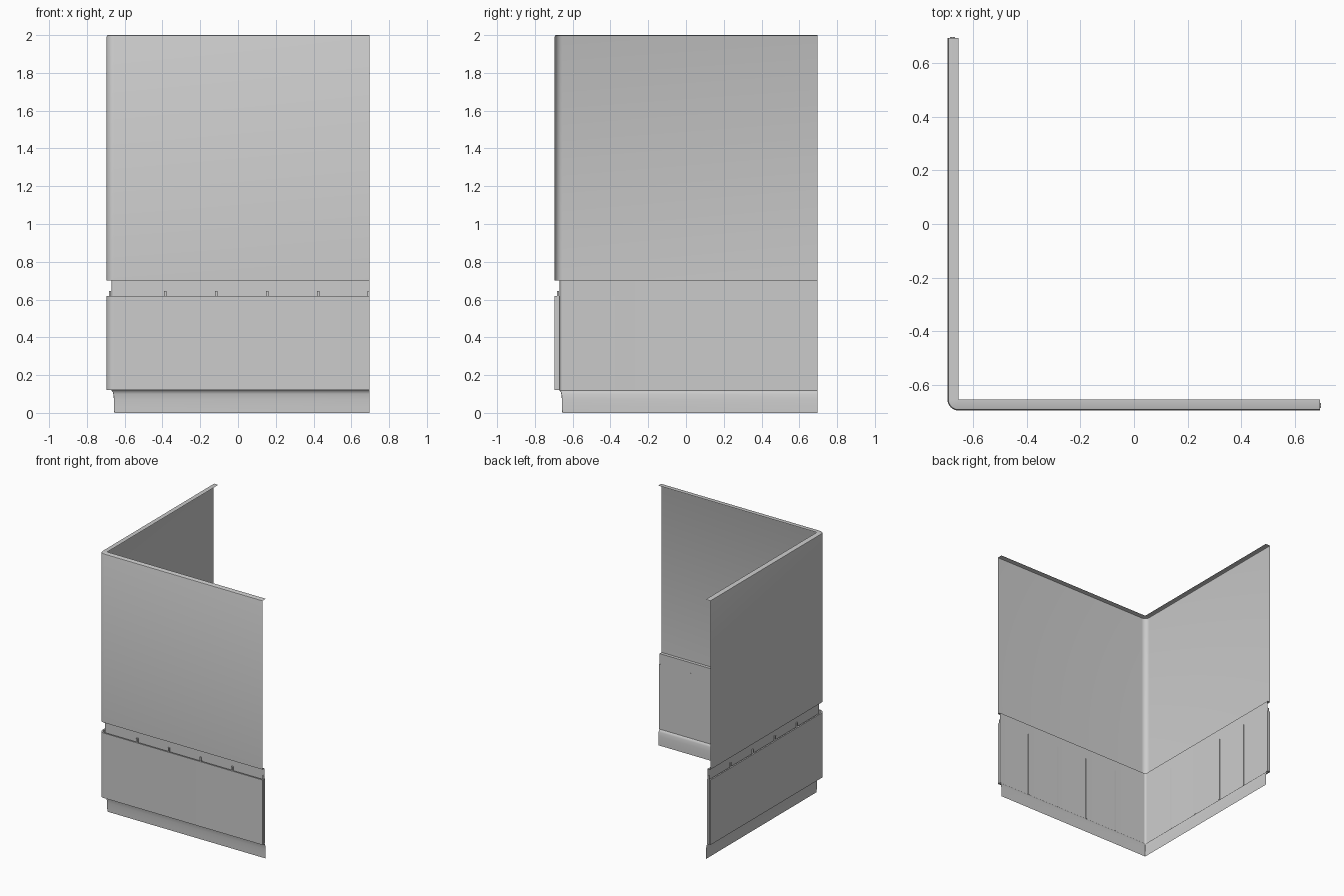
import bpy, bmesh, math

if "Cube" in bpy.data.objects:
    bpy.data.objects.remove(bpy.data.objects["Cube"])

C = -0.655      # inner corner line of both walls; profiles are offset outward from it
END = 0.695     # free end of each wall
ARC = 8         # segments round the corner


def finish(name, bm):
    bmesh.ops.remove_doubles(bm, verts=bm.verts, dist=1e-5)
    mesh = bpy.data.meshes.new(name)
    bm.to_mesh(mesh)
    bm.free()
    ob = bpy.data.objects.new(name, mesh)
    bpy.context.collection.objects.link(ob)
    bpy.context.view_layer.objects.active = ob
    ob.select_set(True)
    bpy.ops.object.shade_smooth_by_angle(angle=math.radians(35))
    ob.select_set(False)
    return ob


def corner_path(r):
    """L-shaped path offset outward by r, with a rounded corner."""
    pts = [(C - r, END)]
    for i in range(ARC + 1):
        a = math.pi + i / ARC * math.pi / 2
        pts.append((C + r * math.cos(a), C + r * math.sin(a)))
    return pts + [(END, C - r)]


def sweep(name, profile, closed=False):
    """Sweep (offset, height) profile points, listed downward, round the corner."""
    bm = bmesh.new()
    rows = [[bm.verts.new((x, y, z)) for x, y in corner_path(r)] for r, z in profile]
    pairs = list(zip(rows, rows[1:]))
    if closed:
        pairs.append((rows[-1], rows[0]))
        bm.faces.new([row[0] for row in reversed(rows)])
        bm.faces.new([row[-1] for row in rows])
    for hi, lo in pairs:
        for i in range(len(hi) - 1):
            bm.faces.new((hi[i], lo[i], lo[i + 1], hi[i + 1]))
    return finish(name, bm)


# Upper wall sheet: top flange, rounded edge, face, step back at the bottom
sweep("upper_wall", [(0, 2.0), (0.034, 2.0), (0.038, 1.998), (0.04, 1.993),
                     (0.04, 0.70), (0.016, 0.70)])

# Recessed backing sheet behind the lower panel
sweep("recess_backing", [(0.016, 0.70), (0.016, 0.118)])

# Lower cladding panel
sweep("lower_panel", [(0.030, 0.62), (0.041, 0.62), (0.041, 0.12), (0.030, 0.12)], True)

# Skirting, coved under the panel
sweep("skirting", [(0.016, 0.118), (0.009, 0.112), (0.005, 0.10), (0.002, 0.07),
                   (0.0005, 0.035), (0.0001, 0.0)])


def add_box(bm, x0, x1, y0, y1, z0, z1, swap):
    verts = bmesh.ops.create_cube(bm, size=1)["verts"]
    for v in verts:
        x = x1 if v.co.x > 0 else x0
        y = y1 if v.co.y > 0 else y0
        z = z1 if v.co.z > 0 else z0
        v.co = (y, x, z) if swap else (x, y, z)


# Mounting ribs behind the panel, with tabs showing above it
for wall, swap in (("front", False), ("left", True)):
    bm = bmesh.new()
    for k in range(5):
        x = min(-0.385 + 0.27 * k, END - 0.004)
        add_box(bm, x - 0.006, x + 0.006, C - 0.031, C - 0.0135, 0.12, 0.62, swap)
        add_box(bm, x - 0.006, x + 0.006, C - 0.027, C - 0.0165, 0.62, 0.645, swap)
    bmesh.ops.recalc_face_normals(bm, faces=bm.faces)
    finish(wall + "_ribs", bm)
